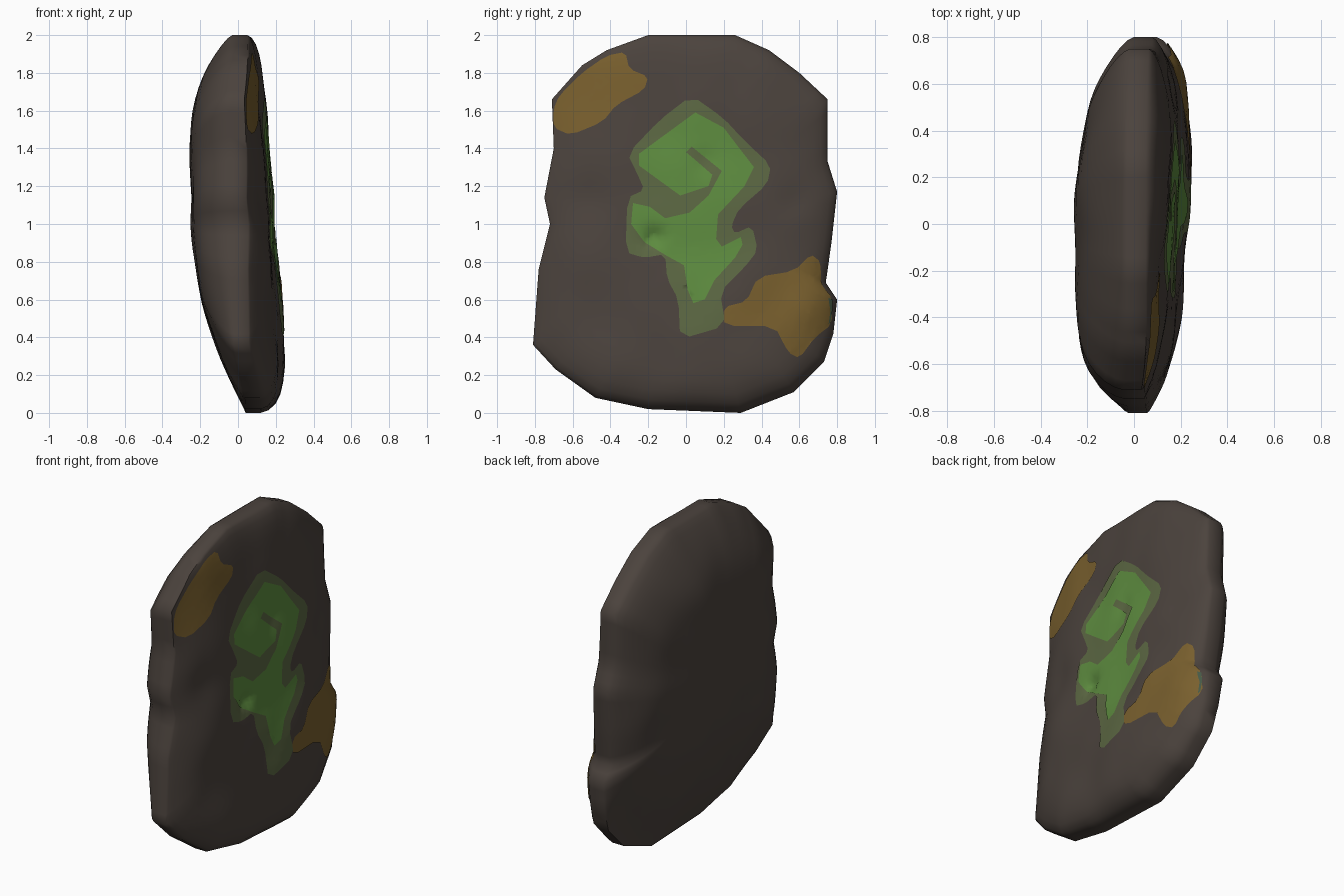
import bpy
import bmesh
import math
from mathutils import Vector, noise
from mathutils.bvhtree import BVHTree

if "Cube" in bpy.data.objects:
    bpy.data.objects.remove(bpy.data.objects["Cube"], do_unlink=True)


def material(name, color):
    mat = bpy.data.materials.new(name)
    mat.use_nodes = True
    mat.diffuse_color = (*color, 1)
    mat.node_tree.nodes["Principled BSDF"].inputs["Base Color"].default_value = (*color, 1)
    return mat


STONE = material("stone brown", (.071, .056, .047))
OLIVE = material("moss olive", (.105, .135, .055))
GREEN = material("glyph green", (.110, .260, .050))
GOLD = material("lichen gold", (.190, .115, .027))
TEAL = material("lichen teal", (.060, .100, .060))


def finish(bm, name, mat, angle=60):
    mesh = bpy.data.meshes.new(name)
    bm.to_mesh(mesh)
    bm.free()
    mesh.materials.append(mat)
    obj = bpy.data.objects.new(name, mesh)
    bpy.context.collection.objects.link(obj)
    bpy.ops.object.select_all(action='DESELECT')
    obj.select_set(True)
    bpy.context.view_layer.objects.active = obj
    bpy.ops.object.shade_smooth_by_angle(angle=math.radians(angle))


def points(flat):
    """Pairs given in hundredths."""
    return [Vector((a / 100, b / 100)) for a, b in zip(flat[::2], flat[1::2])]


def resample(outline, step):
    result = []
    for a, b in zip(outline, outline[1:] + outline[:1]):
        count = max(1, round((b - a).length / step))
        result += [a.lerp(b, i / count) for i in range(count)]
    return result


def soften(outline):
    """Cut every corner once."""
    result = []
    for a, b in zip(outline, outline[1:] + outline[:1]):
        result += [a.lerp(b, .2), a.lerp(b, .8)]
    return result


# Stone slab: rings of the outline, shrinking over both broad faces
outline = resample(points([
    -20, 200, 26, 200, 44, 192, 60, 180, 75, 166, 75, 133, 80, 117, 77, 90,
    74, 69, 80, 60, 78, 42, 73, 27, 57, 11, 29, 0, -20, 2, -48, 8, -69, 23,
    -81, 36, -78, 76, -72, 100, -75, 114, -70, 140, -71, 166, -55, 184, -42, 192]), .06)

# Shallow hollows (negative) and swellings on the carved face: y, z, radius, height
DENTS = [(-.52, 1.13, .12, -.02), (-.5, .45, .13, -.015), (.58, 1.12, .08, -.015),
         (-.17, .93, .05, -.035), (.65, .55, .12, .015), (-.55, .8, .12, .01),
         (.1, 1.33, .06, -.012), (-.5, 1.7, .3, -.02), (.15, .4, .3, .015)]


def rim_x(y, z):
    return .055 - .035 * (z - 1) - .3 * max(0, -y - .4) ** 2


def rough(y, z, side):
    return .012 * noise.noise(Vector((y * 4, z * 4, side)))


def face_x(y, z, s):
    flat = .178 + .05 * y - .07 * (z - 1) + rough(y, z, 3)
    flat -= .25 * max(0, y - .25) ** 2 + .6 * max(0, -y - .4) ** 2
    for dy, dz, radius, height in DENTS:
        flat += height * math.exp(-((y - dy) ** 2 + (z - dz) ** 2) / radius ** 2)
    rim = rim_x(y, z) + .03
    return rim + (flat - rim) * (1 - s ** 10) ** .6


def back_x(y, z, s):
    dome = (-.25 + .195 * max(0, 1.15 - z) ** 2 + .2 * max(0, y) ** 2
            + .45 * max(0, z - 1.5) ** 2 + rough(y, z, 8))
    rim = rim_x(y, z) - .05
    return rim + (dome - rim) * (1 - s ** 6) ** .65


def ring(bm, s, depth):
    verts = []
    for p in outline:
        y, z = p.x * s, 1 + (p.y - 1) * s
        verts.append(bm.verts.new((depth(y, z, s), y, z)))
    return verts


def bridge(bm, a, b):
    n = len(a)
    for i in range(n):
        j = (i + 1) % n
        bm.faces.new((a[i], a[j], b[j], b[i]))


slab = bmesh.new()
scales = [1, .985, .95, .9] + [.84 - .06 * i for i in range(14)]
rims = []
for depth in (face_x, back_x):
    rings = [ring(slab, s, depth) for s in scales]
    rims.append(rings[0])
    for a, b in zip(rings, rings[1:]):
        bridge(slab, a, b)
    centre = slab.verts.new((depth(0, 1, 0), 0, 1))
    last = rings[-1]
    for i, v in enumerate(last):
        slab.faces.new((v, last[(i + 1) % len(last)], centre))
bridge(slab, *rims)
bmesh.ops.recalc_face_normals(slab, faces=slab.faces)
surface = BVHTree.FromBMesh(slab)
finish(slab, "stone_slab", STONE)


# Painted patches: thin sheets draped over the carved face
def patch(name, mat, shape, lift):
    bm = bmesh.new()
    sheet = bm.faces.new([bm.verts.new((0, p.x, p.y)) for p in shape])
    sheet.normal_update()
    if sheet.normal.x < 0:
        sheet.normal_flip()
    bmesh.ops.triangulate(bm, faces=[sheet], ngon_method='EAR_CLIP')
    for normal in (Vector((0, 1, 0)), Vector((0, 0, 1))):
        for i in range(-40, 100):
            bmesh.ops.bisect_plane(bm, geom=bm.verts[:] + bm.edges[:] + bm.faces[:],
                                   plane_co=normal * (i * .025 + .003), plane_no=normal)
    bmesh.ops.triangulate(bm, faces=bm.faces[:])
    for v in bm.verts:
        hit, normal, _, _ = surface.ray_cast(Vector((1, v.co.y, v.co.z)), Vector((-1, 0, 0)))
        if hit is None:
            hit, normal, _, _ = surface.find_nearest(Vector((.1, v.co.y, v.co.z)))
        v.co = hit + normal * lift
    bm.normal_update()
    finish(bm, name, mat)


patch("moss_border", OLIVE, soften(points([
    3, 168, 20, 156, 31, 144, 45, 131, 43, 121, 28, 108, 24, 99, 26, 95, 35, 99,
    38, 86, 31, 77, 18, 64, 21, 46, -3, 39, -4, 60, -10, 71, -11, 84, -22, 82,
    -32, 85, -31, 114, -22, 118, -26, 127, -31, 137, -14, 155])), .004)
patch("spiral_glyph", GREEN, points([
    5, 159, 20, 151, 36, 130, 31, 120, 17, 105, 16, 92, 19, 88, 29, 93, 30, 89,
    26, 82, 15, 70, 10, 60, 4, 58, 1, 65, -1, 78, -10, 83, -22, 90, -29, 100,
    -28, 111, -19, 109, -11, 103, 2, 106, 12, 115, 19, 128, 3, 141, 0, 138,
    14, 126, 12, 120, -3, 115, -25, 131, -25, 137]), .008)
patch("upper_lichen", GOLD, soften(points([
    -70, 161, -67, 168, -55, 180, -42, 189, -32, 191, -30, 182, -20, 178, -22, 171,
    -37, 163, -44, 154, -61, 147, -70, 151])), .005)
patch("lower_lichen", GOLD, soften(points([
    20, 46, 20, 56, 32, 59, 38, 72, 57, 75, 66, 84, 71, 80, 71, 68, 77, 61,
    77, 47, 68, 40, 60, 29, 54, 32, 47, 46])), .005)
patch("lichen_edge", TEAL, points([75, 61, 77, 60, 77, 54, 76, 48, 75, 47, 76, 54]), .007)
